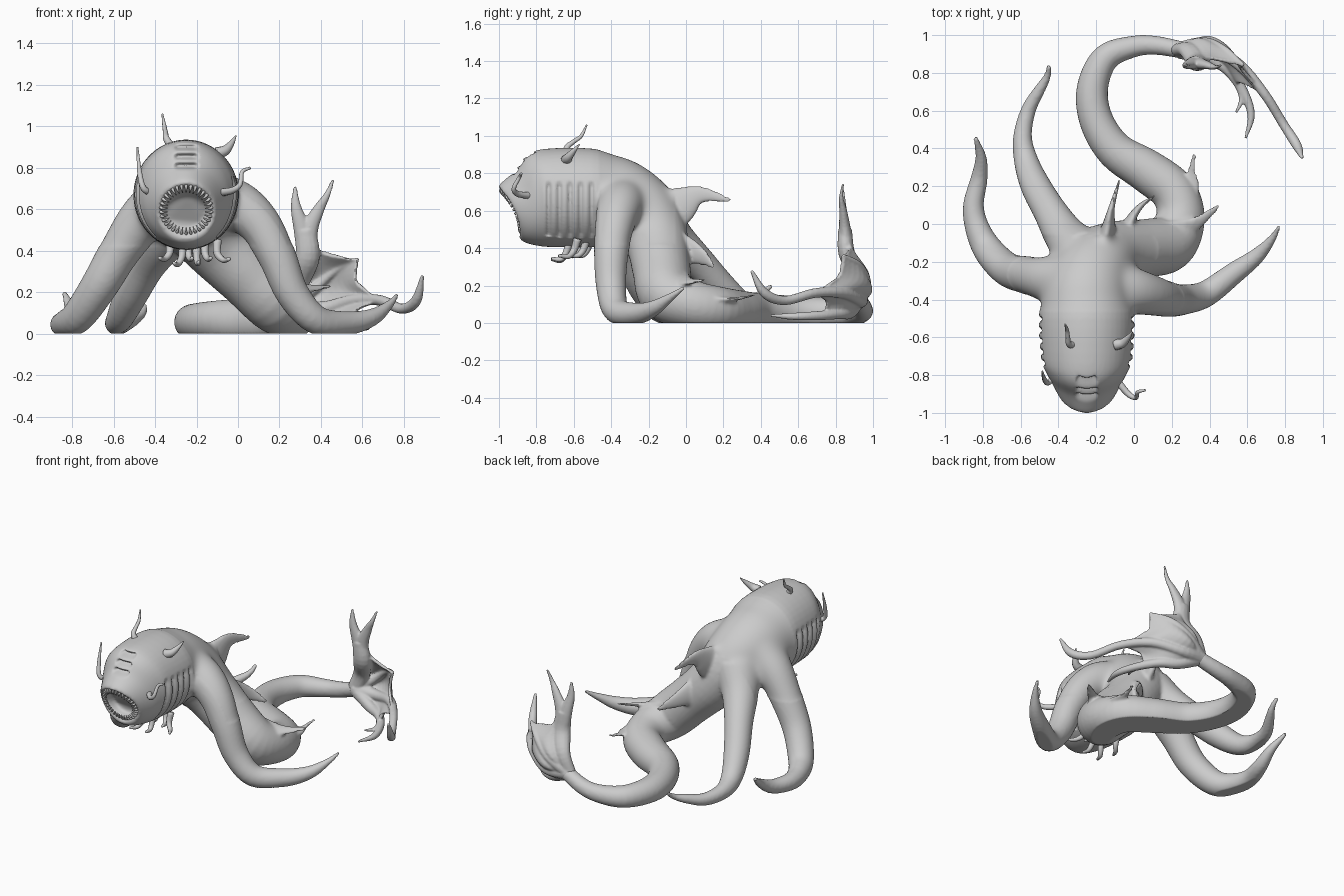
import bpy, bmesh
from math import sin, cos, pi, exp
from mathutils import Vector

if "Cube" in bpy.data.objects:
    bpy.data.objects.remove(bpy.data.objects["Cube"])

skin = bpy.data.materials.new("grey_skin")
skin.use_nodes = True
skin.diffuse_color = (0.6, 0.6, 0.6, 1)
skin.node_tree.nodes["Principled BSDF"].inputs["Base Color"].default_value = (0.6, 0.6, 0.6, 1)

HEAD_X = -0.25


def spline(points, steps):
    """Smooth curve through points of any dimension."""
    p = [Vector(q) for q in points]
    p = [p[0] * 2 - p[1]] + p + [p[-1] * 2 - p[-2]]
    out = []
    for a, b, c, d in zip(p, p[1:], p[2:], p[3:]):
        for i in range(steps):
            t = i / steps
            out.append(0.5 * (b * 2 + (c - a) * t + (a * 2 - b * 5 + c * 4 - d) * t ** 2
                              + (b * 3 - a - c * 3 + d) * t ** 3))
    return out + [p[-2]]


def loft(bm, rings):
    """Skin closed rings and cap both ends."""
    loops = [[bm.verts.new(v) for v in ring] for ring in rings]
    n = len(loops[0])
    faces = [bm.faces.new((a[i], a[(i + 1) % n], b[(i + 1) % n], b[i]))
             for a, b in zip(loops, loops[1:]) for i in range(n)]
    faces += [bm.faces.new(loops[0]), bm.faces.new(loops[-1])]
    bmesh.ops.recalc_face_normals(bm, faces=faces)


def tube(bm, points, sides=20, steps=5, wide=None, thin=1.0):
    """Tapered tube through (x, y, z, radius); wide sets the broad direction of a fin."""
    pts = spline(points, steps)
    rings, side = [], Vector(wide or (0.31, 0.2, 0.93))
    for i, p in enumerate(pts):
        tan = (pts[min(i + 1, len(pts) - 1)] - pts[max(i - 1, 0)]).to_3d().normalized()
        side = Vector(wide) if wide else side
        side = (side - tan * side.dot(tan)).normalized()
        nor = tan.cross(side)
        r = max(p[3], 0.003)
        angles = [2 * pi * k / sides for k in range(sides)]
        rings.append([p.to_3d() + side * r * cos(a) + nor * r * thin * sin(a) for a in angles])
    loft(bm, rings)


def finish(name, bm):
    me = bpy.data.meshes.new(name)
    bm.to_mesh(me)
    bm.free()
    ob = bpy.data.objects.new(name, me)
    bpy.context.collection.objects.link(ob)
    me.materials.append(skin)
    me.shade_smooth()
    return ob


def fuse(ob, voxel, relax_steps):
    """Melt overlapping solids into one soft skin resting flat on the ground."""
    melt = ob.modifiers.new("melt", 'REMESH')
    melt.mode, melt.voxel_size = 'VOXEL', voxel
    relax = ob.modifiers.new("relax", 'SMOOTH')
    relax.factor, relax.iterations = 0.5, relax_steps
    bpy.context.view_layer.update()
    mesh = bpy.data.meshes.new_from_object(ob.evaluated_get(bpy.context.evaluated_depsgraph_get()))
    ob.modifiers.clear()
    ob.data = mesh
    for v in mesh.vertices:
        v.co.z = max(v.co.z, 0)
    mesh.shade_smooth()
    return mesh


def tubes(name, paths, **kw):
    bm = bmesh.new()
    for path in paths:
        tube(bm, path, **kw)
    return finish(name, bm)


# Head: tilted rings as (top y, top z, bottom y, bottom z, half width, side sweep), throat to neck
flesh = bmesh.new()
head = spline([(-.9, .66, -.82, .5, .1, .02), (-.98, .71, -.875, .485, .12, .025),
               (-1, .735, -.89, .455, .143, .035), (-.92, .81, -.86, .43, .185, .05),
               (-.85, .9, -.79, .412, .217, .04), (-.74, .932, -.7, .405, .243, .01),
               (-.5, .932, -.5, .405, .255, 0), (-.36, .89, -.4, .42, .23, 0)], 4)
rings = []
for ty, tz, by, bz, w, sweep in head:
    mid, up = Vector((HEAD_X, (ty + by) / 2, (tz + bz) / 2)), Vector((0, ty - by, tz - bz)) / 2
    angles = [k * pi / 24 for k in range(48)]
    rings.append([mid + up * cos(a) + Vector((w * sin(a), sweep * sin(a) ** 2, 0)) for a in angles])
loft(flesh, rings)

# Long coiling body
tube(flesh, [(-.25, -.55, .67, .24), (-.25, -.38, .655, .235), (-.2, -.23, .57, .205), (-.1, -.155, .43, .17),
             (.05, -.13, .28, .155), (.18, -.1, .155, .152), (.245, .03, .1, .13), (.21, .17, .075, .12),
             (.07, .28, .06, .115), (-.1, .39, .06, .1), (-.2, .55, .057, .09), (-.22, .72, .055, .083),
             (-.15, .88, .055, .072), (0, .94, .06, .057), (.12, .945, .08, .05), (.26, .92, .13, .045)], sides=32)

# Three arms: left, right and rear
arms = [
    [(-.14, -.34, .64, .155), (.0, -.355, .615, .125), (.11, -.38, .52, .106), (.19, -.4, .37, .092),
     (.265, -.4, .19, .08), (.38, -.37, .065, .07), (.53, -.26, .05, .058), (.65, -.17, .08, .042),
     (.73, -.08, .14, .022), (.77, -.01, .19, .01)],
    [(-.36, -.31, .62, .155), (-.47, -.29, .54, .12), (-.57, -.27, .4, .1), (-.67, -.24, .23, .09),
     (-.77, -.14, .085, .08), (-.83, -.02, .05, .065), (-.85, .1, .045, .055), (-.82, .24, .06, .045),
     (-.81, .35, .12, .03), (-.84, .46, .2, .012)],
    [(-.28, -.16, .55, .15), (-.36, -.07, .45, .115), (-.44, .06, .33, .09), (-.52, .2, .18, .08),
     (-.57, .33, .075, .065), (-.59, .46, .045, .05), (-.56, .6, .04, .04), (-.5, .71, .07, .03),
     (-.46, .78, .1, .02), (-.45, .84, .14, .012)]]
for arm in arms:
    tube(flesh, arm, sides=24)

# Fins along the back: dorsal, second, side and hip
back_fins = [
    ((0, .3, 1), [(-.17, -.18, .56, .16), (-.14, -.04, .625, .11), (-.12, .08, .685, .048), (-.075, .24, .655, .014)]),
    ((.3, .3, 1), [(-.08, -.14, .42, .14), (-.03, 0, .39, .08), (.03, .09, .35, .045), (.11, .15, .3, .014)]),
    ((0, 1, .4), [(.1, -.07, .24, .1), (.24, -.04, .23, .065), (.34, .01, .22, .038), (.45, .1, .23, .014)]),
    ((1, .2, .2), [(.25, .09, .12, .09), (.3, .2, .12, .05), (.305, .28, .13, .025), (.32, .37, .15, .014)])]
for wide, path in back_fins:
    tube(flesh, path, wide=wide, thin=0.36)

# Melt the flesh together and soften the shoulders
body = finish("body", flesh)
mesh = fuse(body, 0.01, 6)
soft = bmesh.new()
soft.from_mesh(mesh)
shoulders = [v for v in soft.verts if -0.46 < v.co.y < -0.06 and v.co.z > 0.42]
for _ in range(40):
    bmesh.ops.smooth_vert(soft, verts=shoulders, factor=0.5, use_axis_x=True, use_axis_y=True, use_axis_z=True)
soft.to_mesh(mesh)
soft.free()
mesh.set_sharp_from_angle(angle=0.8)

# Press gill slits into the cheeks and breathing slots into the brow
for v in mesh.vertices:
    x, y, z = v.co
    dx = x - HEAD_X
    if abs(dx) > 0.15 and 0.45 < z < 0.76 and y < -0.47:
        depth = sum(exp(-((y + 0.735 - 0.0575 * i) / 0.012) ** 2) for i in range(5))
        v.co.x -= 0.02 * depth * min(1, (z - 0.45) / 0.03, (0.76 - z) / 0.03) * (1 if dx > 0 else -1)
    if abs(dx) < 0.06 and y < -0.76 and z > 0.77:
        depth = sum(exp(-((z - 0.81 - 0.045 * i) / 0.012) ** 2) for i in range(3))
        v.co.y += 0.04 * depth * min(1, (0.06 - abs(dx)) / 0.02)

# Teeth around the mouth
mouth, rise = Vector((HEAD_X, -.93, .6)), Vector((0, -.055, .115))
out = Vector((0, -.9, -.43))
teeth = []
for k in range(34):
    a = 2 * pi * k / 34
    spoke = rise * cos(a) + Vector((.123 * sin(a), .025 * sin(a) ** 2, 0))
    teeth.append([(*(mouth + spoke * s + out * o), r)
                  for s, o, r in ((1.08, -.01, .009), (.95, .012, .007), (.74, .008, .001))])
tubes("teeth", teeth, sides=6, steps=2)

# Feelers on the brow and cheeks
tubes("head_feelers", [
    [(-.32, -.64, .9, .022), (-.345, -.635, .94, .016), (-.35, -.6, .97, .012), (-.355, -.56, 1, .01),
     (-.365, -.53, 1.06, .004)],
    [(-.1, -.64, .87, .03), (-.06, -.63, .885, .024), (-.03, -.6, .92, .014), (-.01, -.57, .955, .003)],
    [(-.41, -.8, .68, .018), (-.455, -.84, .7, .015), (-.475, -.82, .78, .012), (-.485, -.78, .9, .004)],
    [(-.09, -.83, .68, .02), (-.03, -.9, .69, .016), (.01, -.92, .72, .012), (.02, -.89, .78, .01),
     (.06, -.88, .8, .006)]], sides=10)

# Barbels curling under the chin
tubes("chin_barbels", [
    [(x, y + .02, .45, .022), (x, y, .42 - drop / 2, .018), (x + lean, y - .03, .42 - drop, .014),
     (x + 2 * lean, y - .08, .425 - drop, .008)]
    for x, y, lean, drop in ((-.33, -.57, -.025, .06), (-.27, -.64, -.02, .085), (-.24, -.53, .01, .06),
                             (-.2, -.64, .005, .08), (-.16, -.55, .015, .06), (-.1, -.6, .03, .065))], sides=10)

# Tail fin: rays fanning from the tail tip
root = (.24, .92, .13)
stalk = [root, (.29, .92, .25), (.335, .86, .37), (.325, .85, .5)]
corner = [root, (.37, .965, .22), (.48, .925, .31), (.58, .84, .36)]
whip = [root, (.4, .93, .12), (.56, .84, .16), (.69, .69, .16)]
lower = [root, (.38, .88, .06), (.48, .83, .05), (.55, .74, .045)]


def ray(bm, path, radii, **kw):
    tube(bm, [(*p, r) for p, r in zip(path, radii)], sides=14, **kw)


tail = bmesh.new()
flat = dict(wide=(1, 0, .1), thin=0.75)
ray(tail, stalk, (.05, .055, .06, .05), **flat)
ray(tail, [stalk[2], (.31, .85, .5), (.28, .84, .61), (.275, .84, .71)], (.05, .042, .026, .008), **flat)
ray(tail, [stalk[2], (.345, .85, .5), (.39, .84, .6), (.43, .83, .67), (.46, .84, .745)],
    (.05, .042, .028, .016, .008), **flat)
ray(tail, corner, (.045, .025, .018, .01))
ray(tail, whip + [(.79, .53, .12), (.86, .42, .16), (.89, .35, .28)], (.05, .035, .03, .026, .025, .026, .009))
ray(tail, lower + [(.57, .66, .04), (.54, .59, .05)], (.045, .035, .03, .022, .015, .007))
ray(tail, lower[:3] + [(.57, .72, .04), (.62, .58, .035), (.59, .45, .04)], (.045, .03, .028, .025, .02, .007))

# Tail webbing between neighbouring rays
for first, second, bow in ((stalk, corner, .04), (corner, whip, .05), (whip, lower, .02)):
    rings = []
    for s, (a, b) in enumerate(zip(spline(first, 4), spline(second, 4))):
        if s == 0:
            continue
        nor = (a - Vector(root)).cross(b - Vector(root)).normalized() * 0.011
        row = []
        for j in range(9):
            u = j / 8
            p = a.lerp(b, u).lerp(Vector(root), 0.15 * sin(pi * u) * s / 12)
            p.y += bow * sin(pi * u) * sin(pi * s / 14)
            row.append(p)
        rings.append([p + nor for p in row] + [p - nor for p in reversed(row)])
    loft(tail, rings)
fuse(finish("tail_fin", tail), 0.0065, 4)
